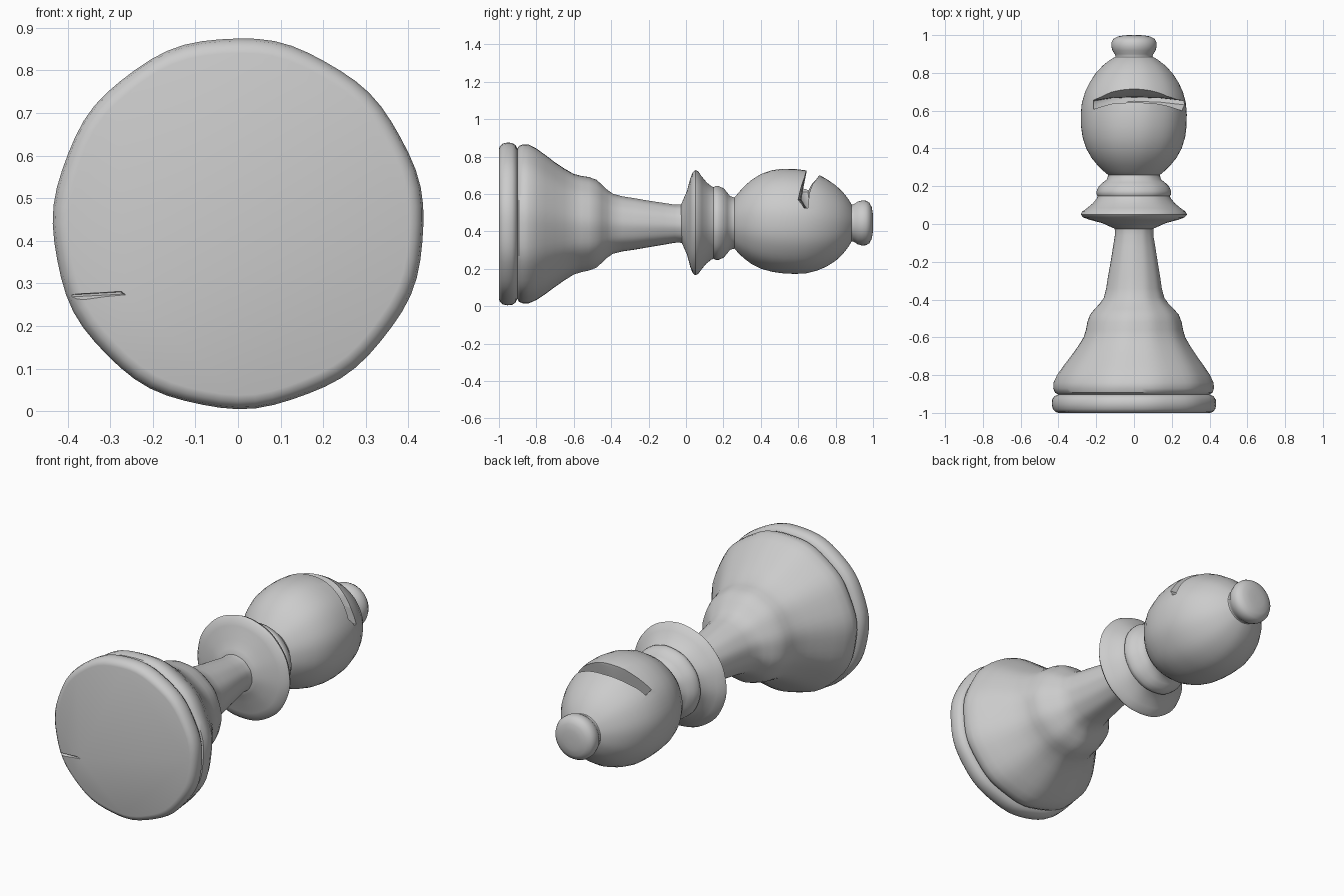
import bpy, bmesh, math

grey = bpy.data.materials.new("stone grey")
grey.diffuse_color = (0.6, 0.6, 0.6, 1)
SIDES = 64


def lathe(name, rings, ripple=0.0):
    """Closed turned shape along y; rings are (y, radius, centre height)."""
    bm = bmesh.new()
    loops = []
    for y, r, cz in rings:
        loop = []
        for i in range(SIDES):
            a = 2 * math.pi * i / SIDES
            # gentle hand-worn unevenness
            k = 1 - ripple * (1 + math.sin(7 * a + 9 * y) * math.cos(4 * a - 5 * y)) / 2
            loop.append(bm.verts.new((r * k * math.cos(a), y, cz + r * k * math.sin(a))))
        loops.append(loop)
    for a, b in zip(loops, loops[1:]):
        for i in range(SIDES):
            j = (i + 1) % SIDES
            bm.faces.new((a[i], a[j], b[j], b[i]))
    bm.faces.new(loops[0])
    bm.faces.new(loops[-1])
    return finish(name, bm)


def finish(name, bm):
    bmesh.ops.recalc_face_normals(bm, faces=bm.faces)
    me = bpy.data.meshes.new(name)
    bm.to_mesh(me)
    bm.free()
    me.materials.append(grey)
    ob = bpy.data.objects.new(name, me)
    bpy.context.collection.objects.link(ob)
    return ob


def smooth(ob, angle=40):
    bpy.ops.object.select_all(action='DESELECT')
    ob.select_set(True)
    bpy.context.view_layer.objects.active = ob
    bpy.ops.object.shade_smooth_by_angle(angle=math.radians(angle))


def cut(ob, cutter):
    """Apply a boolean cut and drop the cutter."""
    mod = ob.modifiers.new("cut", 'BOOLEAN')
    mod.operation = 'DIFFERENCE'
    mod.solver = 'EXACT'
    mod.object = cutter
    bpy.context.view_layer.objects.active = ob
    bpy.ops.object.modifier_apply(modifier=mod.name)
    bpy.data.objects.remove(cutter)


def prism(name, sections):
    """Solid skinned between equal-length point loops."""
    bm = bmesh.new()
    loops = [[bm.verts.new(p) for p in s] for s in sections]
    n = len(loops[0])
    for a, b in zip(loops, loops[1:]):
        for i in range(n):
            bm.faces.new((a[i], a[(i + 1) % n], b[(i + 1) % n], b[i]))
    bm.faces.new(loops[0])
    bm.faces.new(loops[-1])
    ob = finish(name, bm)
    ob.hide_render = True
    return ob


C = 0.44
# foot disc with rounded rim
foot = lathe("foot_rim", [(y, r, C) for y, r in (
    (-1, 0.405), (-0.995, 0.42), (-0.98, 0.434), (-0.955, 0.439), (-0.93, 0.437),
    (-0.912, 0.425), (-0.902, 0.405))], 0.018)
# small nick in the underside
nick = prism("nick_cutter", [
    [(-0.41, -1.01, 0.275), (-0.27, -1.01, 0.285), (-0.25, -1.01, 0.27), (-0.39, -1.01, 0.25)],
    [(-0.41, -0.985, 0.272), (-0.275, -0.995, 0.28), (-0.27, -0.995, 0.275), (-0.40, -0.985, 0.268)]])
cut(foot, nick)

# flared base and stem
body = lathe("flared_base_and_stem", [(y, r, C) for y, r in (
    (-0.905, 0.40), (-0.893, 0.422), (-0.87, 0.431), (-0.84, 0.429), (-0.80, 0.41),
    (-0.75, 0.375), (-0.70, 0.337), (-0.65, 0.302), (-0.60, 0.272), (-0.56, 0.260),
    (-0.52, 0.253), (-0.48, 0.238), (-0.45, 0.212), (-0.42, 0.183), (-0.39, 0.162),
    (-0.34, 0.149), (-0.28, 0.140), (-0.20, 0.126), (-0.12, 0.113), (-0.06, 0.103),
    (-0.03, 0.103), (0.02, 0.11))], 0.025)

# collar disc with stepped neck
collar = lathe("collar_and_neck", [(y, r, 0.445) for y, r in (
    (-0.03, 0.09), (-0.015, 0.125), (0.005, 0.17), (0.022, 0.235), (0.035, 0.27), (0.05, 0.283),
    (0.065, 0.276), (0.085, 0.248), (0.11, 0.218), (0.135, 0.198), (0.148, 0.192),
    (0.158, 0.199), (0.175, 0.198), (0.20, 0.187), (0.22, 0.165), (0.235, 0.145),
    (0.26, 0.137), (0.30, 0.14))], 0.012)

# rounded head
head = lathe("head", [(y, r, cz) for y, r, cz in (
    (0.25, 0.12, 0.445), (0.26, 0.138, 0.445), (0.28, 0.162, 0.445), (0.31, 0.193, 0.448),
    (0.35, 0.226, 0.45), (0.40, 0.254, 0.453), (0.46, 0.273, 0.455), (0.52, 0.281, 0.455),
    (0.58, 0.282, 0.454), (0.64, 0.277, 0.452), (0.70, 0.260, 0.45), (0.75, 0.236, 0.447),
    (0.80, 0.203, 0.445), (0.84, 0.165, 0.445), (0.87, 0.126, 0.445), (0.885, 0.10, 0.445),
    (0.92, 0.09, 0.445))], 0.01)

# slanted slot across the upper side of the head
slot = ((0.643, 0.80), (0.638, 0.71), (0.622, 0.63), (0.612, 0.57),
        (0.645, 0.515), (0.666, 0.51), (0.668, 0.60), (0.68, 0.65), (0.71, 0.70), (0.725, 0.80))
sections = []
for x, lift, dy in ((-0.215, 0.10, -0.015), (-0.12, 0.02, 0.0), (0, 0, 0.005),
                    (0.14, 0.0, 0.0), (0.32, 0.02, -0.02)):
    sections.append([(x, y + dy, max(z, 0.51 + lift)) for y, z in slot])
cut(head, prism("slot_cutter", sections))

# button finial
finial = lathe("finial", [(y, r, 0.445) for y, r in (
    (0.87, 0.10), (0.885, 0.097), (0.90, 0.102), (0.918, 0.114), (0.94, 0.12), (0.962, 0.119),
    (0.98, 0.109), (0.993, 0.085), (0.999, 0.05), (1.0, 0.015))])

for part in (foot, body, collar, head, finial):
    smooth(part)
